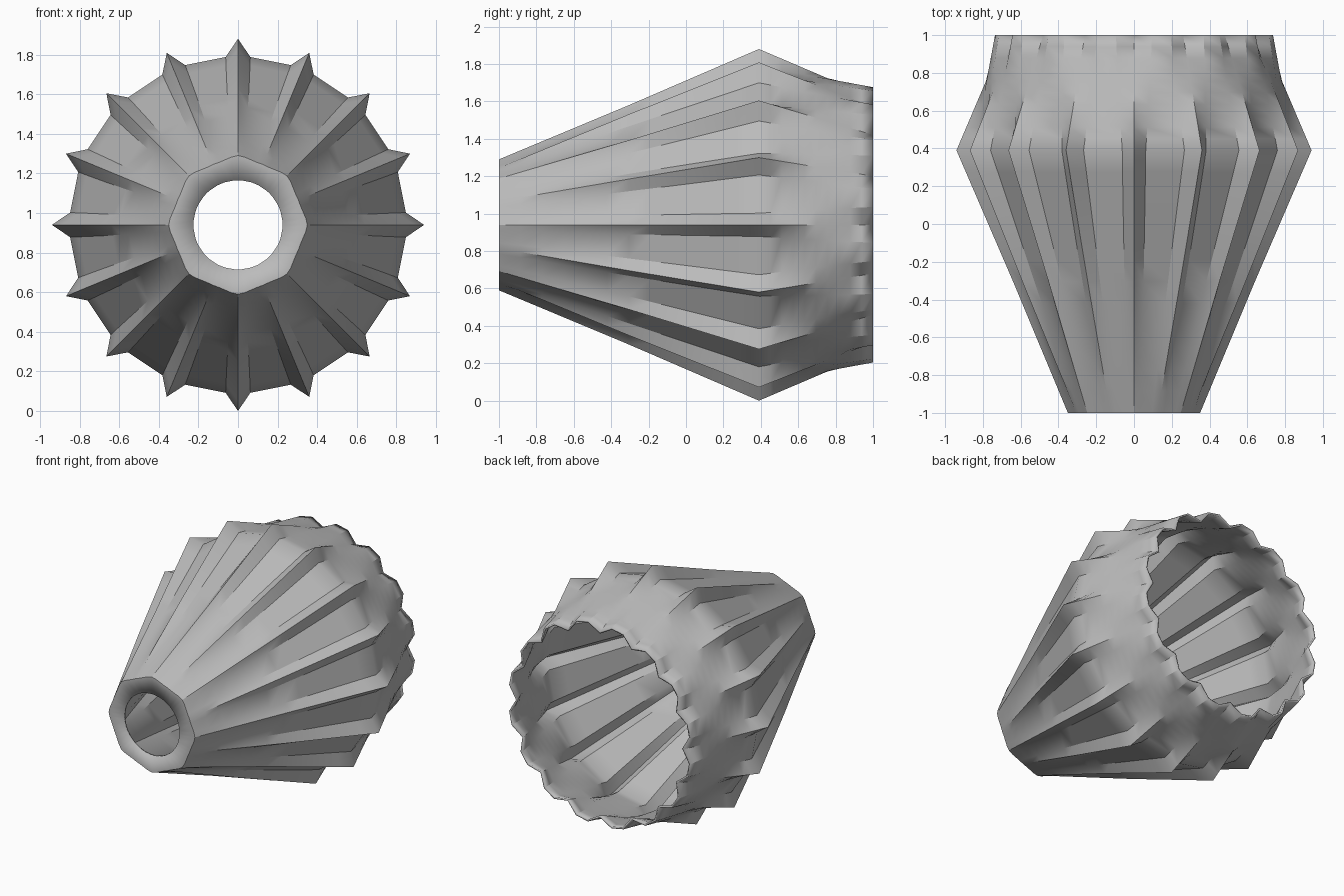
import bpy, bmesh, math

cube = bpy.data.objects.get("Cube")
if cube:
    bpy.data.objects.remove(cube, do_unlink=True)

RIBS = 16
CENTRE_Z = 0.94
HOLE_RADIUS = 0.225

grey = bpy.data.materials.new("plain grey")
grey.use_nodes = True
grey.diffuse_color = (0.5, 0.5, 0.5, 1)
grey.node_tree.nodes["Principled BSDF"].inputs["Base Color"].default_value = (0.5, 0.5, 0.5, 1)


def mix(a, b, t):
    return a + (b - a) * t


# Each station: y, ridge radius, shoulder radius, shoulder angle from the ridge
BASE = (-1.0, 0.34, 0.337, 5.5)
WAIST = (0.39, 0.94, 0.85, 4.2)
RIM = (1.0, 0.68, 0.742, 7.4)


def ring(bm, station, lobes):
    """Closed ribbed cross-section: shoulder, ridge, shoulder for each rib."""
    y, ridge, shoulder, spread = station
    verts = []
    for i in range(RIBS):
        for side in (-1, 0, 1):
            a = math.radians(360 / RIBS * i + side * spread)
            r = (shoulder if side else ridge) + lobes * math.cos(8 * a)
            verts.append(bm.verts.new((r * math.cos(a), y, CENTRE_Z + r * math.sin(a))))
    return verts


def bridge(bm, a, b):
    n = len(a)
    for i in range(n):
        j = (i + 1) % n
        bm.faces.new((a[i], a[j], b[j], b[i]))


# Ribbed shell: ridges grow towards the waist, then sink into grooves at the rim
bm = bmesh.new()
rings = []
for start, end, steps in ((BASE, WAIST, 12), (WAIST, RIM, 10)):
    for k in range(0 if start is BASE else 1, steps + 1):
        t = k / steps
        station = [mix(p, q, t) for p, q in zip(start, end)]
        lobes = 0.01 * max(0, 1 - t * 2) if start is BASE else 0
        rings.append(ring(bm, station, lobes))
for a, b in zip(rings, rings[1:]):
    bridge(bm, a, b)

# Flat end plate with a round hole
hole = []
for v in rings[0]:
    a = math.atan2(v.co.z - CENTRE_Z, v.co.x)
    hole.append(bm.verts.new((HOLE_RADIUS * math.cos(a), -1,
                              CENTRE_Z + HOLE_RADIUS * math.sin(a))))
bridge(bm, hole, rings[0])
bmesh.ops.recalc_face_normals(bm, faces=bm.faces)
# Outward check on the end plate, which must face the front
plate = hole[0].link_faces[0]
if plate.normal.y > 0:
    bmesh.ops.reverse_faces(bm, faces=bm.faces)

mesh = bpy.data.meshes.new("ribbed_shade")
bm.to_mesh(mesh)
bm.free()
shade = bpy.data.objects.new("ribbed_shade", mesh)
bpy.context.collection.objects.link(shade)
mesh.materials.append(grey)

# Smooth the gentle bends, keep the ribs crisp
bpy.ops.object.select_all(action="DESELECT")
shade.select_set(True)
bpy.context.view_layer.objects.active = shade
bpy.ops.object.shade_smooth_by_angle(angle=math.radians(30))

# Thin wall, grown inwards
wall = shade.modifiers.new("wall", "SOLIDIFY")
wall.thickness = 0.014
wall.offset = -1
